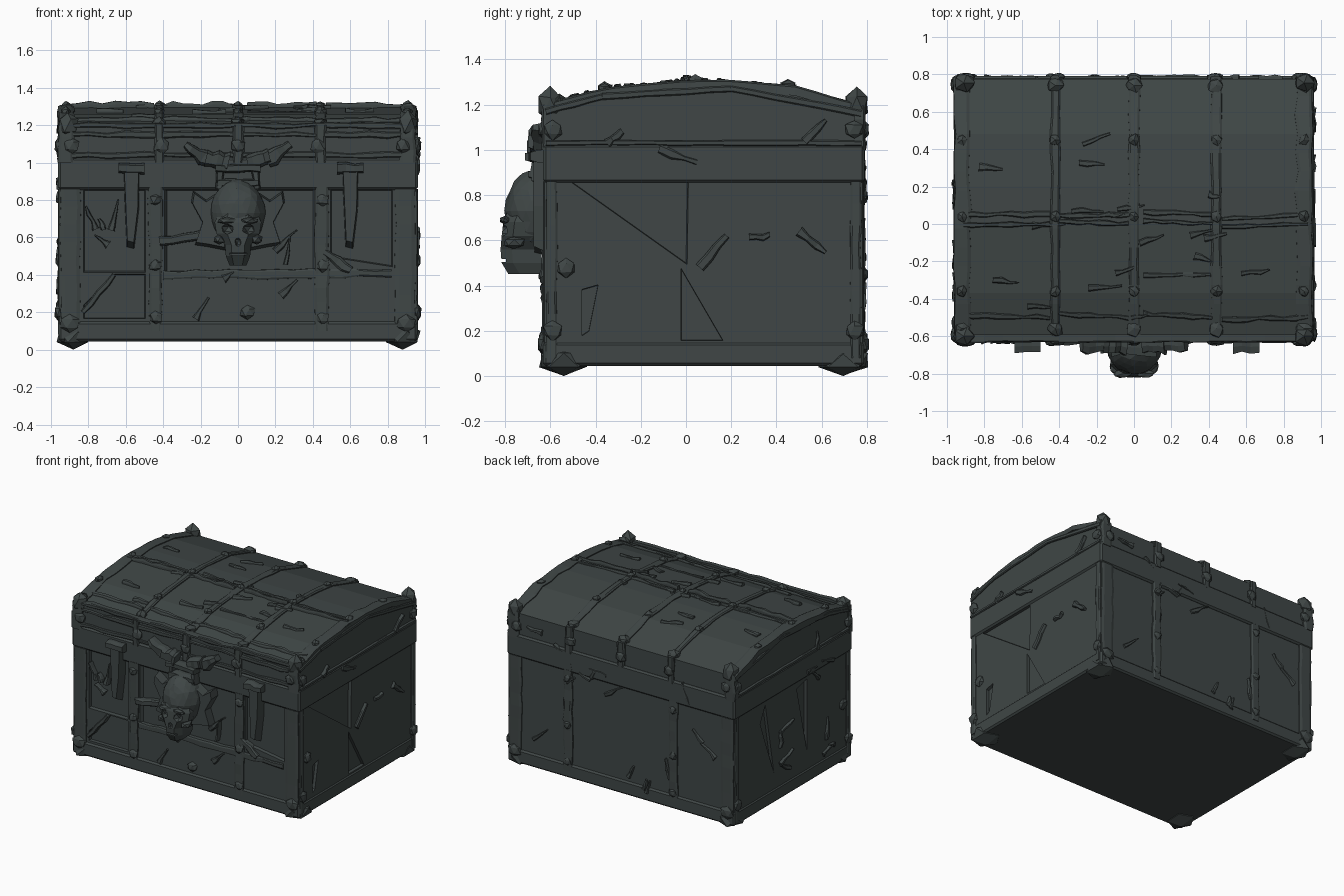
import bpy, bmesh, math, random
from mathutils import Vector, Matrix

random.seed(7)
old = bpy.data.objects.get("Cube")
if old:
    bpy.data.objects.remove(old)

mat = bpy.data.materials.new("dark slate wood")
mat.use_nodes = True
colour = (0.05, 0.062, 0.061, 1)
mat.diffuse_color = colour
mat.node_tree.nodes["Principled BSDF"].inputs["Base Color"].default_value = colour

X, FRONT, BACK = 0.95, -0.62, 0.775
DOME = [(-0.62, 1.19), (-0.37, 1.26), (0.0, 1.295), (0.2, 1.295), (0.48, 1.27), (0.775, 1.185)]


def dome(y):
    """Lid height at depth y."""
    y = min(max(y, FRONT), BACK)
    for (a, p), (b, q) in zip(DOME, DOME[1:]):
        if y <= b:
            return p + (q - p) * (y - a) / (b - a)


# Each face maps flat coordinates (u, v) and a height d above the surface
FACES = {
    "front": lambda u, v, d: (u, FRONT - d, v),
    "back": lambda u, v, d: (u, BACK + d, v),
    "right": lambda u, v, d: (X + d, u, v),
    "left": lambda u, v, d: (-X - d, u, v),
    "lid": lambda u, v, d: (u, v, dome(v) + d),
}


def finish(bm, name):
    bmesh.ops.recalc_face_normals(bm, faces=bm.faces)
    me = bpy.data.meshes.new(name)
    bm.to_mesh(me)
    bm.free()
    me.materials.append(mat)
    ob = bpy.data.objects.new(name, me)
    bpy.context.collection.objects.link(ob)
    return ob


def loft(name, rings):
    """Skin closed rings of points and cap both ends."""
    bm = bmesh.new()
    rows = [[bm.verts.new(p) for p in ring] for ring in rings]
    n = len(rows[0])
    for a, b in zip(rows, rows[1:]):
        for i in range(n):
            bm.faces.new((a[i], a[(i + 1) % n], b[(i + 1) % n], b[i]))
    bm.faces.new(rows[0])
    bm.faces.new(rows[-1])
    return finish(bm, name)


def box(name, lo, hi, bevel=0.012):
    bm = bmesh.new()
    bmesh.ops.create_cube(bm, size=1)
    for v in bm.verts:
        v.co = [(l + h) / 2 + c * (h - l) for c, l, h in zip(v.co, lo, hi)]
    bmesh.ops.bevel(bm, geom=bm.edges[:], offset=bevel, segments=1, affect='EDGES')
    return finish(bm, name)


def plate(name, face, pts, depth, inset=0.85, base=-0.02):
    """Tapered slab with a polygon outline."""
    cu = sum(p[0] for p in pts) / len(pts)
    cv = sum(p[1] for p in pts) / len(pts)
    f = FACES[face]
    return loft(name, [[f(u, v, base) for u, v in pts],
                       [f(cu + (u - cu) * inset, cv + (v - cv) * inset, depth) for u, v in pts]])


def strap(name, face, start, end, width, height, steps=8, rough=0.15, taper=1.0):
    """Chamfered band with worn, wavering edges."""
    a, b = Vector(start), Vector(end)
    side = Vector((a.y - b.y, b.x - a.x)).normalized()
    rings = []
    for i in range(steps + 1):
        t = i / steps
        c = a.lerp(b, t) + side * random.uniform(-rough, rough) * width * 0.4
        w = width * (1 + (taper - 1) * t) * random.uniform(1 - rough, 1 + rough) / 2
        h = height * random.uniform(1 - rough, 1 + rough)
        rings.append([FACES[face](*(c + side * w * k), d)
                      for k, d in ((-1, -0.03), (-0.95, h * 0.5), (-0.6, h),
                                   (0.6, h), (0.95, h * 0.5), (1, -0.03))])
    return loft(name, rings)


def lump(name, centre, size, rough=0.12, detail=1):
    bm = bmesh.new()
    bmesh.ops.create_icosphere(bm, subdivisions=detail, radius=1)
    for v in bm.verts:
        v.co = Vector(centre) + Vector([c * s for c, s in zip(v.co, size)]) * random.uniform(1 - rough, 1 + rough)
    return finish(bm, name)


def cut(target, cutter):
    cutter.hide_render = True
    cutter.hide_set(True)
    mod = target.modifiers.new("cut", 'BOOLEAN')
    mod.object = cutter
    mod.operation = 'DIFFERENCE'
    mod.solver = 'EXACT'


# Box, with broken board shapes sunk into its ends and front
body = box("chest_body", (-X, FRONT, 0.05), (X, BACK, 0.9))
GASHES = {
    "right": [[(-0.5, 0.855), (0, 0.5), (0.005, 0.855)], [(-0.02, 0.47), (-0.02, 0.16), (0.16, 0.16)],
              [(-0.46, 0.38), (-0.39, 0.4), (-0.43, 0.2), (-0.46, 0.18)]],
    "left": [[(-0.1, 0.83), (0.02, 0.8), (-0.1, 0.3)], [(0.4, 0.82), (0.46, 0.7), (0.3, 0.28)]],
    "front": [[(-0.82, 0.85), (-0.5, 0.85), (-0.5, 0.42), (-0.82, 0.42)],
              [(-0.82, 0.17), (-0.82, 0.24), (-0.66, 0.4), (-0.5, 0.4), (-0.5, 0.17)],
              [(-0.38, 0.85), (0.4, 0.85), (0.4, 0.42), (-0.38, 0.42)],
              [(0.5, 0.85), (0.82, 0.85), (0.82, 0.45), (0.5, 0.5)]],
}
for face, shapes in GASHES.items():
    for pts in shapes:
        cut(body, plate(face + "_gash_cutter", face, pts, 0.02, 1.06, -0.022))

# Lid: rim band and barrel top
box("lid_rim", (-X - 0.012, FRONT - 0.012, 0.855), (X + 0.012, BACK + 0.015, 1.025))
loft("lid_barrel", [[(x, FRONT, 1.0)] + [(x, y, z) for y, z in DOME] + [(x, BACK, 1.0)]
                    for x in (-X, X)])
box("base_rail", (-X - 0.008, FRONT - 0.012, 0.045), (X + 0.008, BACK + 0.012, 0.15))

# Lid straps: bands over the barrel, carried down the front and back of the lid
for x, w in ((-0.92, 0.09), (-0.42, 0.05), (0, 0.06), (0.44, 0.06), (0.91, 0.09)):
    strap("lid_strap", "lid", (x, FRONT - 0.01), (x, BACK + 0.01), w, 0.014, 14)
    for face in ("front", "back"):
        strap("lid_strap_end", face, (x, 1.0), (x, 1.2), w, 0.018, 3)
        lump("lid_strap_knob", FACES[face](x * 0.97, 1.09, 0.01), (0.045, 0.025, 0.045))
    for y in (-0.56, -0.36, 0.04, 0.45, 0.74):
        s = 0.045 if abs(y) > 0.5 else 0.033
        lump("lid_rivet", (x, y, dome(y) + 0.008), (s, s, 0.03), 0.2)

# Cross seams along the lid boards
for y, h in ((-0.5, 0.016), (-0.27, 0.008), (0.0, 0.025), (0.05, 0.014)):
    for a, b in ((-0.93, -0.45), (-0.4, -0.03), (0.05, 0.42), (0.47, 0.93)):
        if y != -0.27 or a == 0.05:
            strap("lid_seam", "lid", (a, y + random.uniform(-0.02, 0.02)), (b, y), 0.025, h, 7, 0.45)
for z in (1.04, 1.15, 1.2):
    strap("front_lid_board", "front", (-0.9, z), (0.9, z), 0.03, 0.012, 18, 0.4)
for end in ("left", "right"):
    strap("end_lid_moulding", end, (FRONT, 1.03), (BACK, 1.03), 0.025, 0.014, 12, 0.2)
    strap("end_lid_edge", end, (FRONT, 1.17), (-0.37, 1.235), 0.03, 0.012, 4)
    strap("end_lid_edge", end, (-0.37, 1.235), (0.2, 1.27), 0.03, 0.012, 6)
    strap("end_lid_edge", end, (0.2, 1.27), (BACK, 1.16), 0.03, 0.012, 6)

# Corner posts, corner shoes and rivets
for sx in (-1, 1):
    for y, s, face in ((FRONT, -1, "front"), (BACK, 1, "back")):
        strap("corner_post", face, (sx * 0.895, 0.1), (sx * 0.895, 0.86), 0.11, 0.012, 8, 0.08)
        strap("corner_post_side", "right" if sx > 0 else "left", (y - s * 0.025, 0.08), (y - s * 0.025, 0.86), 0.05, 0.012, 8, 0.1)
        lump("corner_shoe", (sx * 0.88, y - s * 0.08, 0.07), (0.1, 0.12, 0.065), 0.08)
        lump("corner_rivet", (sx * 0.9, y + s * 0.012, 0.14), (0.06, 0.025, 0.05), 0.1)
        lump("lid_corner_cap", (sx * 0.91, y - s * 0.02, 1.2), (0.06, 0.055, 0.075), 0.12)
        for z in (0.2, 1.09):
            lump("side_rivet", (sx * 0.96, y - s * 0.03, z), (0.022, 0.045, 0.045))
for sx in (-1, 1):
    lump("end_stud", (sx * 0.955, -0.53, 0.48), (0.025, 0.045, 0.045))

# Upright bands and rails on the front and back
for x in (-0.44, 0.45):
    for face in ("front", "back"):
        strap("upright_band", face, (x, 0.1), (x, 0.87), 0.075, 0.016, 10)
        for z in (0.17, 0.45, 0.8):
            lump("band_rivet", FACES[face](x, z, 0.012), (0.035, 0.02, 0.035), 0.2)
strap("front_cross_rail", "front", (-0.4, 0.4), (0.82, 0.41), 0.045, 0.01, 14, 0.3)
strap("front_brace", "front", (-0.42, 0.58), (-0.16, 0.62), 0.06, 0.025, 4, 0.3)
strap("front_brace", "front", (0.46, 0.52), (0.6, 0.42), 0.05, 0.02, 4, 0.3)
strap("front_brace", "front", (-0.83, 0.2), (-0.66, 0.4), 0.03, 0.015, 4, 0.3)
lump("front_low_stud", (0.05, FRONT, 0.2), (0.045, 0.025, 0.04))

# Tapered hasps hanging from the lid
for x in (-0.57, 0.6):
    plate("hasp", "front", [(x - 0.045, 1.0), (x + 0.045, 0.99), (x + 0.04, 0.75), (x + 0.015, 0.54),
                            (x - 0.025, 0.55), (x - 0.035, 0.78)], 0.055, 0.85)
    strap("hasp_head", "front", (x - 0.07, 0.97), (x + 0.07, 0.97), 0.06, 0.07, 3)

# Splinters scattered over every side
SPLINTERS = {"front": (9, -0.8, 0.8, 0.2, 0.75), "back": (16, -0.8, 0.8, 0.15, 1.1),
             "left": (11, -0.5, 0.65, 0.2, 1.1), "lid": (18, -0.85, 0.85, -0.5, 0.65)}
for face, (count, u0, u1, v0, v1) in SPLINTERS.items():
    for i in range(count):
        u, v = random.uniform(u0, u1), random.uniform(v0, v1)
        ang = random.gauss(0, 0.2) if face == "lid" else random.uniform(0, math.pi)
        r = random.uniform(0.03, 0.09)
        du, dv = r * math.cos(ang), r * math.sin(ang)
        strap(face + "_splinter", face, (u - du, v - dv), (u + du, v + dv), 0.035, 0.018, 3, 0.4, 0.3)
for a, b in (((0.06, 0.48), (0.18, 0.62)), ((0.28, 0.61), (0.37, 0.62)), ((0.5, 0.64), (0.62, 0.55)),
             ((-0.12, 1.0), (0.05, 0.95)), ((-0.35, 1.03), (-0.28, 1.08)), ((0.52, 1.04), (0.62, 1.13))):
    strap("right_splinter", "right", a, b, 0.045, 0.02, 3, 0.35, 0.5)

# Skull lock: bone wings, clasp, horns
for s in (-1, 1):
    plate("bone_wing", "front", [(s * u, v) for u, v in ((0.08, 0.86), (0.17, 0.8), (0.24, 0.85), (0.25, 0.79),
                                 (0.19, 0.68), (0.23, 0.56), (0.16, 0.55), (0.06, 0.53))], 0.05, 0.9)
    strap("clasp_horn", "front", (s * 0.05, 1.0), (s * 0.17, 1.03), 0.1, 0.07, 4, 0.2, 0.9)
    strap("clasp_horn_tip", "front", (s * 0.15, 1.01), (s * 0.28, 1.1), 0.1, 0.065, 4, 0.2, 0.45)
    strap("clasp_side", "front", (s * 0.09, 1.0), (s * 0.1, 0.86), 0.04, 0.06, 3)
strap("clasp_bar", "front", (-0.12, 0.97), (0.12, 0.97), 0.05, 0.085, 4)
strap("clasp_bar", "front", (-0.11, 0.89), (0.11, 0.89), 0.045, 0.07, 4)

cranium = lump("skull_cranium", (0, -0.665, 0.73), (0.145, 0.135, 0.18), 0.03, 3)
# Face tapers from brow to chin
face_rings = [(0.045, -0.785, 0.45), (0.065, -0.815, 0.5), (0.07, -0.82, 0.56), (0.115, -0.815, 0.62),
              (0.125, -0.808, 0.68), (0.1, -0.785, 0.74)]
skull_face = loft("skull_face", [[(-w, -0.64, z), (-w, y + 0.05, z), (-w * 0.5, y, z), (w * 0.5, y, z),
                                  (w, y + 0.05, z), (w, -0.64, z)] for w, y, z in face_rings])
holes = [lump("eye_cutter", (s * 0.06, -0.82, 0.645), (0.04, 0.055, 0.032), 0.05) for s in (-1, 1)]
holes.append(lump("nose_cutter", (0, -0.83, 0.575), (0.02, 0.035, 0.03), 0.05))
holes.append(box("mouth_cutter", (-0.05, -0.85, 0.505), (0.05, -0.795, 0.517), 0.002))
for hole in holes:
    cut(cranium, hole)
    cut(skull_face, hole)
for s in (-1, 1):
    lump("cheek_bone", (s * 0.1, -0.76, 0.59), (0.035, 0.05, 0.03))
    lump("brow_ridge", (s * 0.06, -0.8, 0.69), (0.055, 0.025, 0.018))
